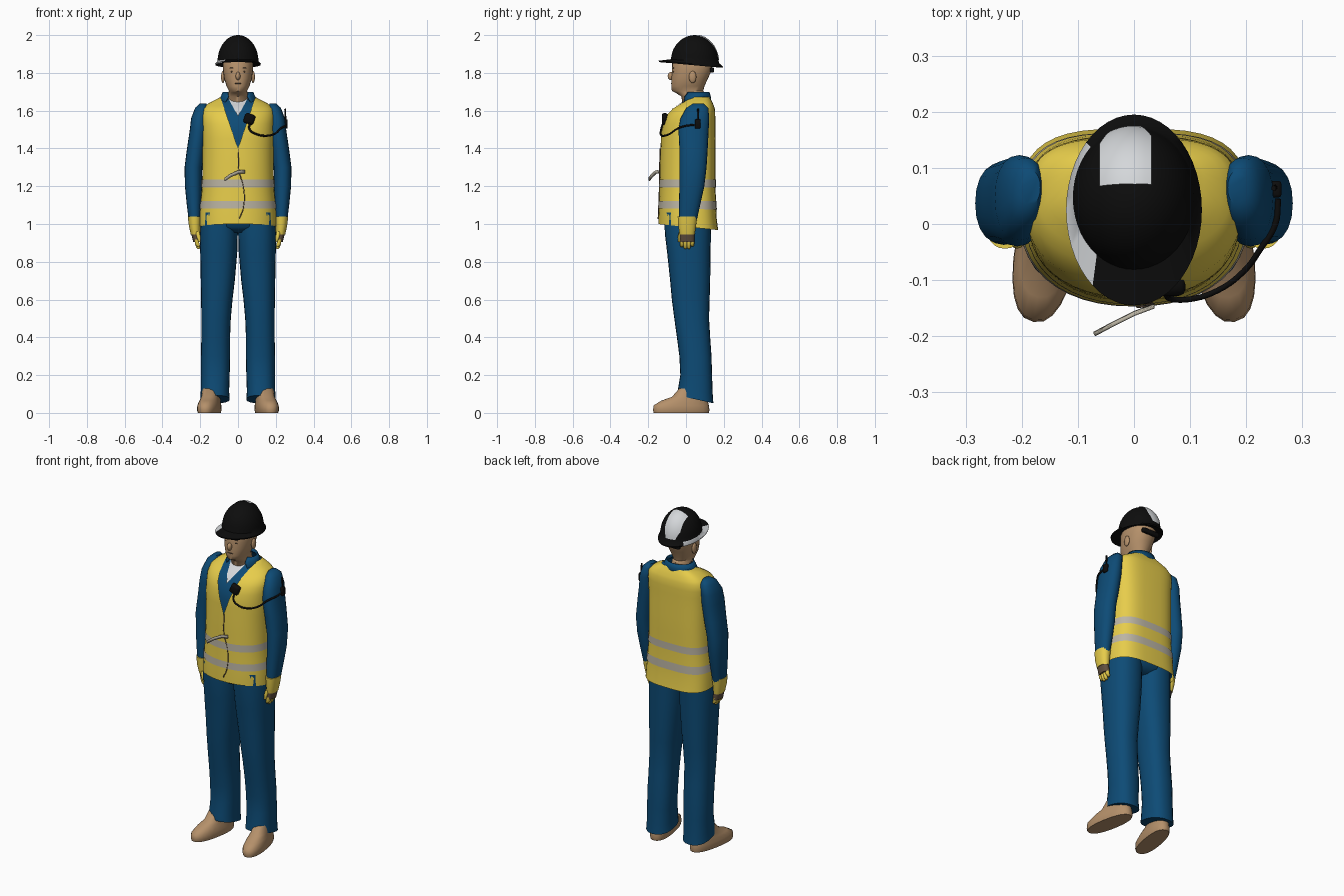
import bpy, bmesh, math
from mathutils import Matrix, Vector

if "Cube" in bpy.data.objects:
    bpy.data.objects.remove(bpy.data.objects["Cube"])


def material(name, rgb):
    m = bpy.data.materials.new(name)
    m.diffuse_color = (*rgb, 1)
    m.use_nodes = True
    m.node_tree.nodes["Principled BSDF"].inputs["Base Color"].default_value = m.diffuse_color
    return m


BLUE = material("work_blue", (0.004, 0.07, 0.18))
YELLOW = material("vest_yellow", (0.80, 0.61, 0.07))
GREY = material("reflective_grey", (0.50, 0.46, 0.37))
TAN = material("skin_tan", (0.46, 0.28, 0.145))
BLACK = material("black", (0.004, 0.004, 0.004))
WHITE = material("white", (0.66, 0.68, 0.70))
BROWN = material("dark_brown", (0.12, 0.08, 0.05))


def finish(name, bm, mats, mirror=False, angle=50):
    bmesh.ops.recalc_face_normals(bm, faces=bm.faces)
    me = bpy.data.meshes.new(name)
    bm.to_mesh(me)
    bm.free()
    for m in mats if isinstance(mats, list) else [mats]:
        me.materials.append(m)
    for p in me.polygons:
        p.use_smooth = True
    me.set_sharp_from_angle(angle=math.radians(angle))
    ob = bpy.data.objects.new(name, me)
    bpy.context.collection.objects.link(ob)
    if mirror:
        ob.modifiers.new("mirror", 'MIRROR')
    return ob


def grid(rows, closed=False, cap=False):
    """Join rows of points into a quad surface."""
    bm = bmesh.new()
    vs = [[bm.verts.new(p) for p in r] for r in rows]
    n = len(vs[0])
    for a, b in zip(vs, vs[1:]):
        for i in range(n if closed else n - 1):
            j = (i + 1) % n
            bm.faces.new((a[i], a[j], b[j], b[i]))
    if cap:
        bm.faces.new(vs[0])
        bm.faces.new(vs[-1])
    return bm


def power(v, e):
    return math.copysign(abs(v) ** e, v)


def loft_bm(rings, n=24, e=0.9, cap=True):
    """Rings are (x, y, z, rx, ry, optional tilt)."""
    rows = []
    for x, y, z, rx, ry, *tilt in rings:
        t = tilt[0] if tilt else 0
        row = []
        for i in range(n):
            a = math.tau * i / n
            dy = -ry * power(math.cos(a), e)
            row.append((x + rx * power(math.sin(a), e), y + dy, z - t * dy))
        rows.append(row)
    return grid(rows, True, cap)


def loft(name, rings, mat, mirror=False, n=24, e=0.9):
    return finish(name, loft_bm(rings, n, e), mat, mirror)


def ball(name, pos, size, mat, mirror=False):
    bm = bmesh.new()
    bmesh.ops.create_uvsphere(bm, u_segments=14, v_segments=8, radius=1,
                              matrix=Matrix.Translation(pos) @ Matrix.Diagonal((*size, 1)))
    return finish(name, bm, mat, mirror)


def box(name, pos, size, mat, turn=0.0, bevel=0.006):
    bm = bmesh.new()
    bmesh.ops.create_cube(bm, size=1, matrix=Matrix.Translation(pos)
                          @ Matrix.Rotation(turn, 4, 'Y') @ Matrix.Diagonal((*size, 1)))
    bmesh.ops.bevel(bm, geom=bm.edges[:], offset=bevel, segments=2, affect='EDGES', profile=0.5)
    return finish(name, bm, mat)


def tube(name, pts, radius, mat):
    cu = bpy.data.curves.new(name, 'CURVE')
    cu.dimensions = '3D'
    cu.bevel_depth, cu.bevel_resolution, cu.use_fill_caps = radius, 1, True
    sp = cu.splines.new('BEZIER')
    sp.resolution_u = 5
    sp.bezier_points.add(len(pts) - 1)
    for b, p in zip(sp.bezier_points, pts):
        b.co = p
        b.handle_left_type = b.handle_right_type = 'AUTO'
    cu.materials.append(mat)
    ob = bpy.data.objects.new(name, cu)
    bpy.context.collection.objects.link(ob)
    bpy.ops.object.select_all(action='DESELECT')
    ob.select_set(True)
    bpy.context.view_layer.objects.active = ob
    bpy.ops.object.convert(target='MESH')


# Torso profile shared by the shirt, vest and bands: z, half width, centre y, half depth
TORSO = [(0.985, .205, .012, .158), (1.05, .203, .008, .153), (1.2, .19, .008, .148),
         (1.35, .188, .010, .147), (1.5, .190, .012, .143), (1.57, .192, .022, .133),
         (1.61, .186, .038, .115), (1.64, .155, .055, .087), (1.665, .105, .065, .064),
         (1.69, .070, .055, .057)]


def section(z):
    for a, b in zip(TORSO, TORSO[1:]):
        if z <= b[0]:
            t = (z - a[0]) / (b[0] - a[0])
            return [p + (q - p) * t for p, q in zip(a[1:], b[1:])]
    return list(TORSO[-1][1:])


def surf(z, a, off=0.0):
    rx, cy, ry = section(z)
    c = math.cos(a)
    e = 0.9 if c > 0 else 0.62
    y = cy - (ry + off) * power(c, e)
    return ((rx + off) * abs(math.sin(a)) ** e, y, z - 0.1 * y * min(1, max(0, (1.1 - z) / 0.1)))


def edge_angle(z, x):
    rx = section(z)[0]
    return math.asin(min(0.98, max(0, x / rx)) ** (1 / 0.9))


def span(z0, z1, n):
    return [z0 + (z1 - z0) * i / n for i in range(n + 1)]


def shell(name, zs, start, end, off, mat, n=22):
    rows = [[surf(z, start(z) + (end(z) - start(z)) * i / n, off) for i in range(n + 1)] for z in zs]
    return finish(name, grid(rows), mat, True)


def zero(z):
    return 0.0


def back(z):
    return math.pi


# Shirt, vest with V neck, reflective bands and white undershirt
shell("shirt", span(1.0, 1.61, 10) + [1.64, 1.665, 1.69], zero, back, -0.008, BLUE)
shell("vest", span(0.985, 1.4, 8) + span(1.45, 1.61, 4) + [1.625, 1.64, 1.655, 1.672],
      lambda z: edge_angle(z, (z - 1.40) * 0.34), back, 0, YELLOW)
for label, z0, z1 in (("upper_band", 1.193, 1.235), ("lower_band", 1.08, 1.123)):
    shell(label, span(z0, z1, 2), zero, back, 0.003, GREY)
shell("undershirt", span(1.572, 1.69, 6), zero,
      lambda z: edge_angle(z, (z - 1.57) * 0.55), -0.003, WHITE, 8)
seam = [(.004, 1.40), (.005, 1.28), (.028, 1.2), (.028, 1.08), (.006, 1.015)]
tube("vest_seam", [surf(z, edge_angle(z, x), 0.002) for x, z in seam], 0.0025, BROWN)
ribbon = [(.035, -.142, 1.278), (0, -.155, 1.275), (-.04, -.175, 1.258), (-.072, -.192, 1.236)]
strap = finish("vest_strap", grid([[(x, y, z - .009), (x, y - .004, z + .009)] for x, y, z in ribbon]), GREY)
strap.modifiers.new("thickness", 'SOLIDIFY').thickness = 0.005

# Shirt collar, open at the throat
rows = []
for z, rx, ry, cy, gap in ((1.635, .108, .085, .05, .75), (1.675, .092, .076, .055, .6), (1.70, .080, .066, .058, .75)):
    angs = [gap + (math.tau - 2 * gap) * i / 24 for i in range(25)]
    rows.append([(rx * math.sin(a), cy - ry * math.cos(a), z) for a in angs])
collar = finish("collar", grid(rows), BLUE)
collar.modifiers.new("thickness", 'SOLIDIFY').thickness = 0.006

# Trousers
loft("hips", [(0, .01, 1.04, .185, .13), (0, .01, .985, .175, .12), (0, .01, .955, .13, .08)], BLUE)
loft("trouser_leg", [
    (.100, .010, 1.06, .095, .125), (.101, .010, .95, .100, .122), (.102, .015, .85, .098, .115),
    (.107, .022, .70, .090, .106), (.112, .025, .60, .083, .100), (.116, .030, .50, .078, .092),
    (.118, .040, .40, .076, .088), (.119, .050, .30, .077, .085), (.120, .054, .20, .076, .084),
    (.122, .049, .115, .075, .092, .1), (.122, .050, .072, .078, .095, .22)], BLUE, True, e=0.85)

# Boots, toes turned out
bm = loft_bm([(0, 0, 0, .053, .148), (0, 0, .015, .057, .152), (0, 0, .04, .056, .148),
              (0, .018, .065, .050, .125), (0, .045, .085, .046, .095), (0, .065, .13, .045, .075)], e=0.85)
bm.transform(Matrix.Translation((.152, -.025, 0)) @ Matrix.Rotation(0.18, 4, 'Z'))
finish("boot", bm, TAN, True)

# Sleeves
loft("sleeve", [
    (.185, .065, 1.637, .018, .030), (.193, .060, 1.615, .034, .058), (.204, .047, 1.56, .044, .076),
    (.208, .040, 1.5, .047, .080), (.222, .040, 1.4, .048, .075), (.236, .037, 1.3, .047, .072),
    (.236, .031, 1.2, .045, .066), (.233, .019, 1.1, .038, .056), (.230, .010, 1.02, .031, .047)],
    BLUE, True, n=20)

# Gloves: cuff, palm, fingers and thumb
loft("glove_cuff", [(.230, .008, 1.04, .036, .052), (.229, .006, .99, .031, .047),
                    (.225, .006, .945, .025, .040)], YELLOW, True)
loft("glove_palm", [(.225, .006, .95, .023, .038), (.221, .006, .93, .022, .039),
                    (.218, .006, .905, .019, .038)], BROWN, True)
for i in range(4):
    y, low = -.022 + .0185 * i, (.878, .868, .868, .88)[i]
    loft(f"finger_{i + 1}", [(.219, y, .918, .012, .011), (.216, y, .895, .012, .0105),
                             (.211, y, low + .007, .010, .009), (.208, y, low, .005, .005)], YELLOW, True, n=10)
loft("thumb", [(.215, -.022, .96, .012, .014), (.208, -.032, .93, .011, .012),
               (.203, -.034, .905, .006, .007)], YELLOW, True, n=10)

# Head and face
loft("head", [
    (0, .040, 1.60, .058, .055), (0, .036, 1.675, .054, .060), (0, .022, 1.695, .050, .078),
    (0, .008, 1.705, .048, .083), (0, .010, 1.73, .061, .088), (0, .019, 1.77, .073, .097),
    (0, .030, 1.81, .079, .105), (0, .035, 1.85, .080, .108), (0, .040, 1.92, .060, .080)], TAN, n=28)
ball("nose", (0, -.079, 1.783), (.013, .018, .022), TAN)
ball("ear", (.080, .035, 1.778), (.010, .020, .032), TAN, True)
ball("eye", (.030, -.065, 1.806), (.011, .005, .004), BROWN, True)
ball("eyebrow", (.031, -.066, 1.825), (.016, .005, .003), BROWN, True)
ball("mouth", (0, -.075, 1.744), (.019, .006, .003), BROWN)

# Hard hat: brim and dome in one shell, white edge on one side by position
CY, RX, RY, Z0, RZ = .047, .108, .125, 1.862, .138
hat = [(0, .04, 1.855, .092, .115, .08), (0, .025, 1.842, .119, .168, .09),
       (0, .025, 1.849, .121, .170, .09), (0, CY, 1.862, .109, .128, .08)]
for i in range(1, 12):
    t = math.radians(88) * i / 11
    hat.append((0, CY, Z0 + RZ * math.sin(t), RX * math.cos(t), RY * math.cos(t), .08 * (1 - math.sin(t))))
bm = loft_bm(hat, n=48, e=1.0)
for f in bm.faces:
    c = f.calc_center_median()
    f.material_index = int(len(f.verts) == 4 and c.x < -.075 and -.1 < c.y < .14
                           and (c.x / .115) ** 2 + ((c.y - .035) / .149) ** 2 > .94 and c.z < 1.872)
finish("hard_hat", bm, [BLACK, WHITE])

# White plate over the back of the dome
rows = []
for i in range(15):
    v = math.radians(6 + 73 * i / 14)
    narrow = min(1, 0.6 + 0.1 * i)
    row = []
    for j in range(9):
        u = math.asin((-.015 + (j / 4 - 1) * .045 * narrow) / RX)
        y = RY * math.cos(u) * math.cos(v)
        h = math.cos(u) * math.sin(v)
        row.append((1.03 * RX * math.sin(u), CY + 1.03 * y, Z0 + 1.02 * RZ * h - .08 * (1 - h) * y))
    rows.append(row)
finish("hat_plate", grid(rows), WHITE)
box("nape_strap", (0, .138, 1.815), (.11, .022, .026), BLACK)

# Radio microphone, cable and shoulder radio
box("microphone", (.060, -.112, 1.556), (.056, .032, .055), BLACK, 0.35, 0.012)
tube("cable", [(.062, -.122, 1.535), (.062, -.132, 1.50), (.10, -.134, 1.475), (.15, -.118, 1.467),
               (.195, -.085, 1.478), (.225, -.045, 1.505), (.252, .000, 1.520), (.257, .045, 1.525)], .0055, BLACK)
box("shoulder_radio", (.252, .062, 1.53), (.022, .030, .050), BLACK)
tube("antenna", [(.252, .065, 1.54), (.251, .065, 1.575), (.249, .064, 1.61)], .005, BLACK)
